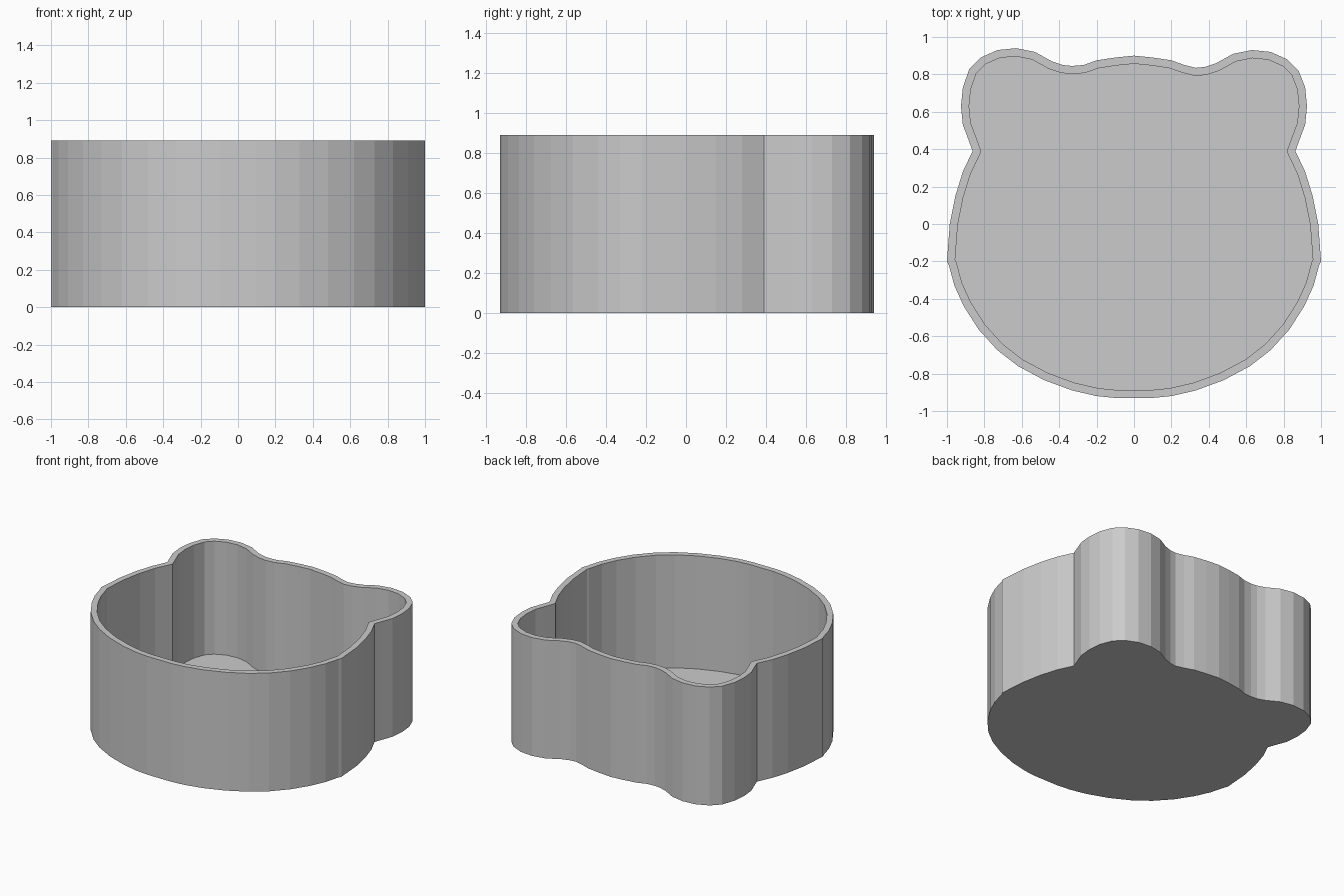
import bpy
import bmesh
from mathutils import Vector

cube = bpy.data.objects.get("Cube")
if cube:
    bpy.data.objects.remove(cube, do_unlink=True)

HEIGHT, WALL, FLOOR = 0.89, 0.043, 0.04

# Half outline of the bear-head shape, from chin to crown
half = [(0.1, -0.93), (0.2, -0.92), (0.33, -0.89), (0.48, -0.835), (0.62, -0.76),
        (0.73, -0.675), (0.83, -0.565), (0.91, -0.44), (0.96, -0.33), (0.99, -0.22),
        (1.0, -0.2), (0.985, 0.0), (0.955, 0.15), (0.915, 0.28), (0.863, 0.39),
        (0.885, 0.45), (0.915, 0.53), (0.925, 0.63), (0.915, 0.73), (0.88, 0.82),
        (0.82, 0.88), (0.73, 0.92), (0.63, 0.93), (0.53, 0.91), (0.44, 0.86),
        (0.38, 0.84), (0.33, 0.835), (0.27, 0.85), (0.2, 0.875), (0.1, 0.89)]


def left_point(x, y):
    # The ear on -x stands slightly taller
    return Vector((-x, y + (0.01 if y > 0.8 and x > 0.3 else 0)))


outer = [Vector(p) for p in half] + [Vector((0, 0.9))]
outer += [left_point(*p) for p in reversed(half)]


def inset(loop, dist):
    """Offset a counter-clockwise loop inward with mitred corners."""
    result = []
    for i, p in enumerate(loop):
        a = (p - loop[i - 1]).normalized()
        b = (loop[(i + 1) % len(loop)] - p).normalized()
        na, nb = Vector((-a.y, a.x)), Vector((-b.y, b.x))
        result.append(p + (na + nb) * dist / (1 + na.dot(nb)))
    return result


inner = inset(outer, WALL)
bm = bmesh.new()


def ring(loop, z):
    return [bm.verts.new((p.x, p.y, z)) for p in loop]


# Base, outer wall, rim, inner wall and inside floor
rings = [ring(outer, 0), ring(outer, HEIGHT), ring(inner, HEIGHT), ring(inner, FLOOR)]
for low, high in zip(rings, rings[1:]):
    for i in range(len(low)):
        j = (i + 1) % len(low)
        bm.faces.new((low[i], low[j], high[j], high[i]))
bm.faces.new(list(reversed(rings[0])))
bm.faces.new(rings[-1])
bmesh.ops.recalc_face_normals(bm, faces=bm.faces[:])

mesh = bpy.data.meshes.new("bear_head_bowl")
bm.to_mesh(mesh)
bm.free()
bowl = bpy.data.objects.new("bear_head_bowl", mesh)
bpy.context.scene.collection.objects.link(bowl)

# Plain grey material
grey = bpy.data.materials.new("plain grey")
grey.use_nodes = True
color = (0.6, 0.6, 0.6, 1)
grey.diffuse_color = color
grey.node_tree.nodes["Principled BSDF"].inputs["Base Color"].default_value = color
mesh.materials.append(grey)
